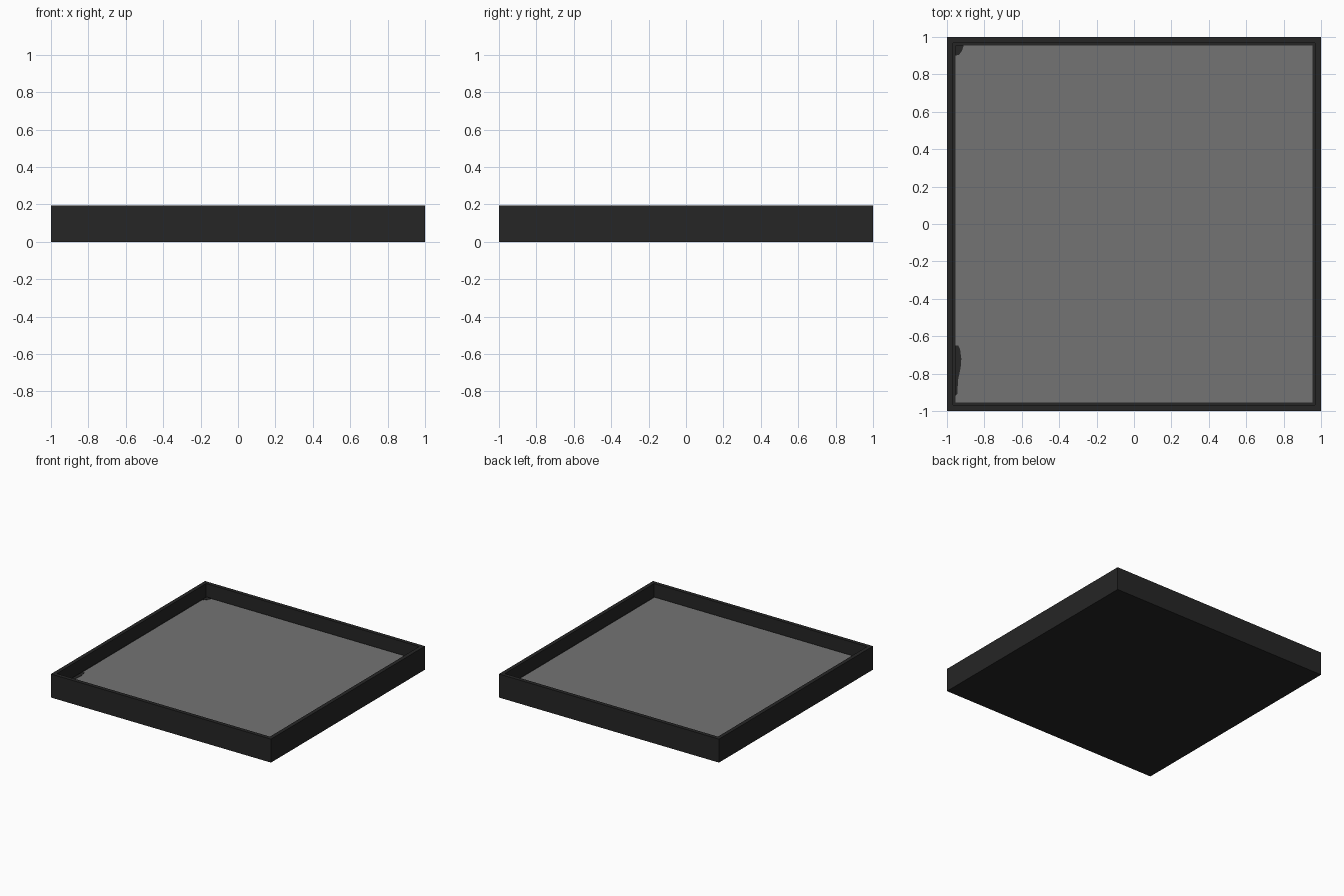
import bpy, bmesh

if "Cube" in bpy.data.objects:
    bpy.data.objects.remove(bpy.data.objects["Cube"])

H, T, FLOOR = 0.193, 0.045, 0.09
I = 1 - T


def material(name, v):
    m = bpy.data.materials.new(name)
    m.diffuse_color = (v, v, v, 1)
    m.use_nodes = True
    m.node_tree.nodes["Principled BSDF"].inputs["Base Color"].default_value = m.diffuse_color
    return m


dark = material("dark charcoal", 0.019)
grey = material("mid grey", 0.175)


def add(name, bm, mat):
    bmesh.ops.recalc_face_normals(bm, faces=bm.faces)
    me = bpy.data.meshes.new(name)
    bm.to_mesh(me)
    bm.free()
    ob = bpy.data.objects.new(name, me)
    bpy.context.collection.objects.link(ob)
    me.materials.append(mat)
    return ob


def prism(name, outline, z0, z1, mat):
    bm = bmesh.new()
    f = bm.faces.new([bm.verts.new((x, y, z0)) for x, y in outline])
    r = bmesh.ops.extrude_face_region(bm, geom=[f])
    for v in r["geom"]:
        if isinstance(v, bmesh.types.BMVert):
            v.co.z = z1
    return add(name, bm, mat)


# Tray: box with the top inset and sunk to form walls and floor
bm = bmesh.new()
bmesh.ops.create_cube(bm, size=2)
for v in bm.verts:
    v.co.z = H if v.co.z > 0 else 0
top = max(bm.faces, key=lambda f: f.calc_center_median().z)
bmesh.ops.inset_region(bm, faces=[top], thickness=T)
r = bmesh.ops.extrude_face_region(bm, geom=[top])
for v in r["geom"]:
    if isinstance(v, bmesh.types.BMVert):
        v.co.z = FLOOR - 0.008
bmesh.ops.delete(bm, geom=[top], context="FACES") if top.is_valid else None
add("tray", bm, dark)

# Grey sheet lying on the tray floor
prism("floor_sheet", [(-I, -I), (I, -I), (I, I), (-I, I)], FLOOR - 0.006, FLOOR, grey)

# Dark bare patches along the left wall
prism("edge_patch", [(-I, -0.92), (-0.945, -0.91), (-0.94, -0.83), (-0.927, -0.77),
                     (-0.923, -0.72), (-0.93, -0.67), (-0.94, -0.65), (-I, -0.65)],
      FLOOR - 0.002, FLOOR + 0.002, dark)
prism("corner_patch", [(-I, 0.9), (-0.935, 0.905), (-0.92, 0.925), (-0.91, I), (-I, I)],
      FLOOR - 0.002, FLOOR + 0.002, dark)
